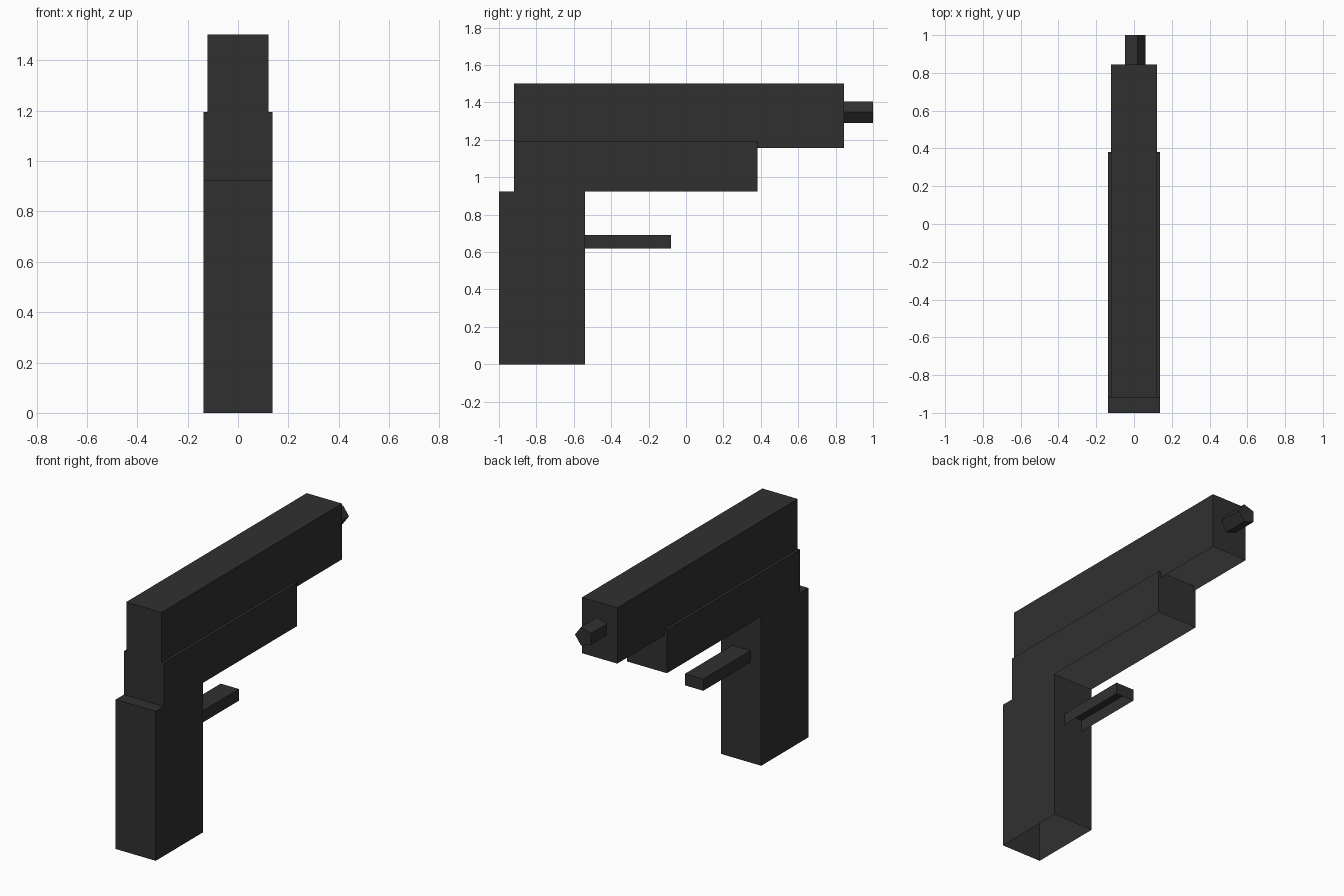
import bpy, bmesh, math
from mathutils import Matrix

if "Cube" in bpy.data.objects:
    bpy.data.objects.remove(bpy.data.objects["Cube"])

mat = bpy.data.materials.new("dark_charcoal")
mat.diffuse_color = (0.03, 0.03, 0.03, 1)
mat.use_nodes = True
mat.node_tree.nodes["Principled BSDF"].inputs["Base Color"].default_value = mat.diffuse_color


def add_object(name, bm):
    mesh = bpy.data.meshes.new(name)
    bm.to_mesh(mesh)
    bm.free()
    mesh.materials.append(mat)
    obj = bpy.data.objects.new(name, mesh)
    bpy.context.collection.objects.link(obj)
    return obj


def open_box(name, half_width, y0, y1, z0, z1):
    """Box centred on x = 0 with its underside left open."""
    bm = bmesh.new()
    size = Matrix.Diagonal((2 * half_width, y1 - y0, z1 - z0, 1))
    place = Matrix.Translation((0, (y0 + y1) / 2, (z0 + z1) / 2))
    bmesh.ops.create_cube(bm, size=1, matrix=place @ size)
    bm.normal_update()
    under = [f for f in bm.faces if f.normal.z < -0.5]
    bmesh.ops.delete(bm, geom=under, context='FACES_ONLY')
    return add_object(name, bm)


# Hollow block parts
open_box("grip", 0.137, -1.0, -0.54, 0.0, 0.925)
open_box("frame", 0.137, -0.92, 0.382, 0.925, 1.194)
open_box("slide", 0.121, -0.92, 0.845, 1.157, 1.502)
open_box("trigger_bar", 0.0625, -0.54, -0.08, 0.62, 0.692)

# Five-sided barrel tip, one corner pointing to +x
bm = bmesh.new()
ring = [bm.verts.new((0.06 * math.cos(a), 0.845, 1.348 + 0.06 * math.sin(a)))
        for a in (math.tau * i / 5 for i in range(5))]
base = bm.faces.new(ring)
tip = bmesh.ops.extrude_face_region(bm, geom=[base], use_keep_orig=True)
bmesh.ops.translate(bm, vec=(0, 0.155, 0),
                    verts=[g for g in tip["geom"] if isinstance(g, bmesh.types.BMVert)])
bmesh.ops.recalc_face_normals(bm, faces=bm.faces[:])
add_object("barrel_tip", bm)
